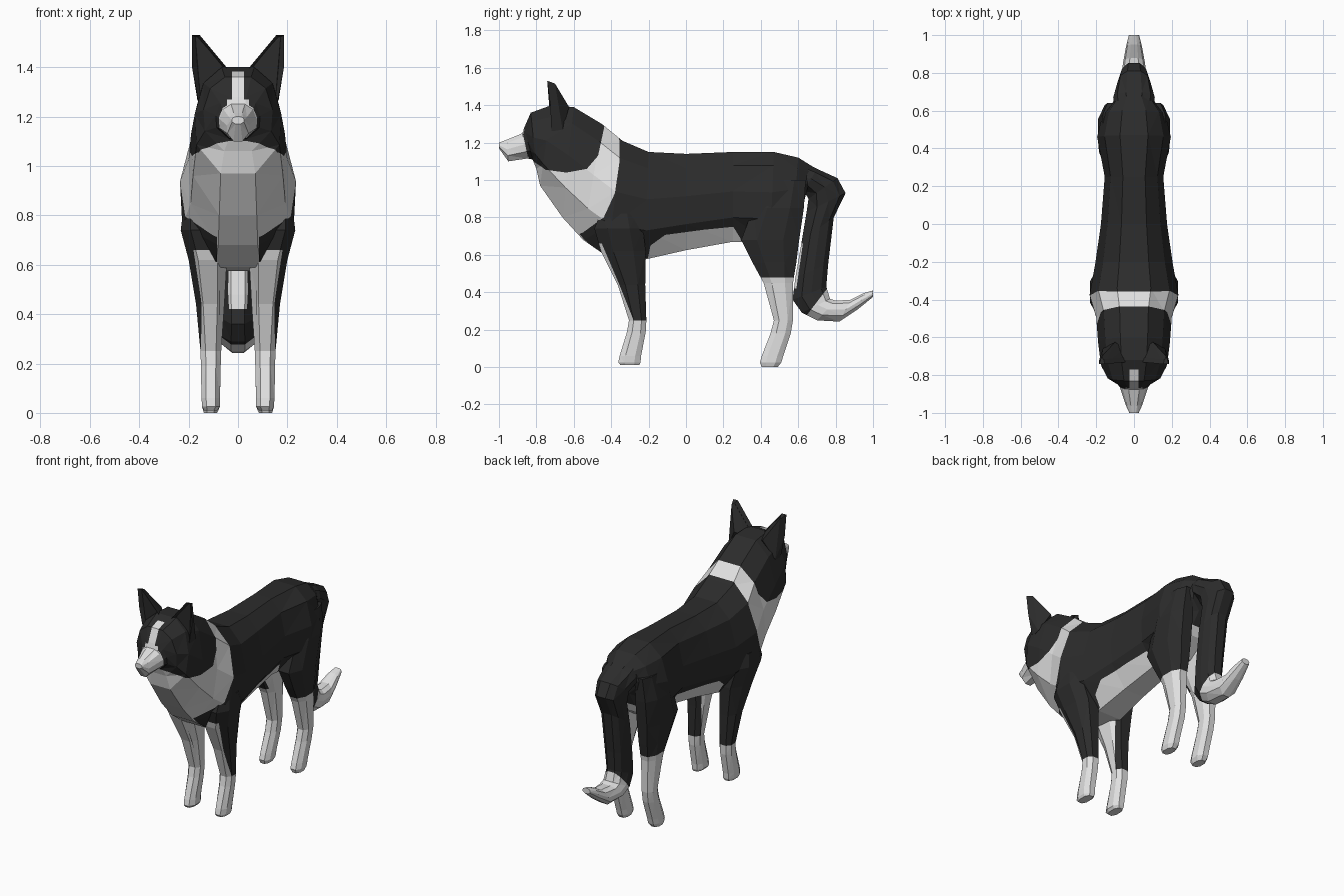
import bpy, bmesh
from mathutils import Vector

if "Cube" in bpy.data.objects:
    bpy.data.objects.remove(bpy.data.objects["Cube"])


def material(name, value):
    m = bpy.data.materials.new(name)
    m.use_nodes = True
    m.diffuse_color = (value, value, value, 1)
    bsdf = m.node_tree.nodes["Principled BSDF"]
    bsdf.inputs["Base Color"].default_value = m.diffuse_color
    bsdf.inputs["Roughness"].default_value = 0.9
    return m


BLACK, WHITE = 0, 1
COATS = [material("black fur", 0.025), material("white fur", 0.75)]


def paint(bm, outline, colour, x_limit=None):
    """Cut a convex side-view outline into the mesh and colour what lies inside."""
    pts = [Vector((0, y, z)) for y, z in outline]
    mid = sum(pts, Vector()) / len(pts)
    planes = []
    for a, b in zip(pts, pts[1:] + pts[:1]):
        n = Vector((1, 0, 0)).cross(b - a).normalized()
        planes.append((a, n if n.dot(a - mid) > 0 else -n))
    if x_limit:
        for s in (-1, 1):
            planes.append((Vector((s * x_limit, 0, 0)), Vector((s, 0, 0))))

    def inside(limits):
        return [f for f in bm.faces if all(
            (f.calc_center_median() - co).dot(no) < 0 for co, no in limits)]

    # A face survives until it lies fully outside one of the planes
    def touching(limits):
        return [f for f in bm.faces if all(
            any((v.co - co).dot(no) < -1e-5 for v in f.verts) for co, no in limits)]

    for co, no in planes:
        faces = touching(planes)
        geom = list({g for f in faces for g in (*f.verts, *f.edges)}) + faces
        if geom:
            bmesh.ops.bisect_plane(bm, geom=geom, dist=1e-5, plane_co=co, plane_no=no)
    for f in inside(planes):
        f.material_index = colour


def loft(rings):
    """Skin a list of closed rings, with a cap on each end."""
    bm = bmesh.new()
    loops = [[bm.verts.new(p) for p in ring] for ring in rings]
    n = len(loops[0])
    for a, b in zip(loops, loops[1:]):
        for i in range(n):
            j = (i + 1) % n
            bm.faces.new((a[i], a[j], b[j], b[i]))
    bm.faces.new(loops[0])
    bm.faces.new(loops[-1])
    bmesh.ops.recalc_face_normals(bm, faces=bm.faces)
    bmesh.ops.triangulate(bm, faces=bm.faces)
    return bm


def finish(bm, name):
    bmesh.ops.recalc_face_normals(bm, faces=bm.faces)
    mesh = bpy.data.meshes.new(name)
    bm.to_mesh(mesh)
    bm.free()
    for m in COATS:
        mesh.materials.append(m)
    obj = bpy.data.objects.new(name, mesh)
    bpy.context.collection.objects.link(obj)
    return obj


# Half cross-section: share of half width, share of height from the underside
SECTION = [(0.38, 1), (0.8, 0.85), (1, 0.56), (0.96, 0.27), (0.4, 0)]


def spine_ring(top_y, top_z, low_y, low_z, half):
    top, low = Vector((0, top_y, top_z)), Vector((0, low_y, low_z))
    right = [low.lerp(top, t) + Vector((w * half, 0, 0)) for w, t in SECTION]
    return right + [Vector((-p.x, p.y, p.z)) for p in reversed(right)]


def leg_ring(side, z, front, back, x_in, x_out):
    cy, cx = (front + back) / 2, (x_in + x_out) / 2
    ry, rx = (back - front) / 2, (x_out - x_in) / 2
    octagon = [(1, .45), (.5, 1), (-.5, 1), (-1, .45),
               (-1, -.45), (-.5, -1), (.5, -1), (1, -.45)]
    return [(side * (cx + rx * u), cy + ry * v, z) for u, v in octagon]


# Body from muzzle to rump: top y, top z, underside y, underside z, half width
body = loft([spine_ring(*r) for r in [
    (-1.0, 1.2, -1.0, 1.17, .025), (-.96, 1.215, -.95, 1.1, .045),
    (-.875, 1.25, -.85, 1.115, .075), (-.865, 1.28, -.82, 1.11, .09),
    (-.83, 1.36, -.8, 1.06, .14), (-.72, 1.4, -.78, .97, .175),
    (-.6, 1.39, -.66, .8, .19), (-.45, 1.3, -.55, .68, .2),
    (-.34, 1.21, -.42, .59, .235), (-.2, 1.15, -.22, .575, .205),
    (0, 1.14, 0, .625, .175), (.25, 1.15, .25, .67, .155),
    (.47, 1.15, .45, .66, .195), (.6, 1.12, .57, .74, .165),
    (.68, 1.07, .63, .88, .1)]])
# White chest and collar, chest underside, belly and groin
paint(body, [(-1.1, 1.4), (-.36, 1.4), (-.355, 1.1), (-.38, .93),
             (-.44, .8), (-.55, .72), (-1.1, .5)], WHITE)
paint(body, [(-.7, .5), (-.7, .8), (-.2, .7), (-.2, .5)], WHITE, 0.085)
paint(body, [(-.22, .5), (-.19, .65), (-.1, .715), (.1, .735),
             (.25, .755), (.29, .69), (.36, .5)], WHITE)
paint(body, [(.28, .5), (.28, .74), (.62, .8), (.62, .5)], WHITE, 0.07)
# Black hood, then the white blaze
paint(body, [(-.872, 1.45), (-.41, 1.45), (-.44, 1.27), (-.47, 1.13), (-.53, 1.06),
             (-.64, 1.04), (-.75, 1.055), (-.845, 1.12), (-.872, 1.25)], BLACK)
paint(body, [(-.9, 1.2), (-.9, 1.38), (-.77, 1.385), (-.8, 1.2)], WHITE, 0.024)
paint(body, [(-.9, 1.1), (-.9, 1.27), (-.84, 1.27), (-.84, 1.1)], WHITE, 0.045)
finish(body, "body_and_head")

# Tail: outer y, outer z, inner y, inner z, half width
tail = loft([spine_ring(*r) for r in [
    (.6, 1.11, .58, .9, .1), (.7, 1.06, .63, .94, .11),
    (.81, 1.01, .655, .9, .09), (.853, .93, .645, .83, .08),
    (.79, .8, .62, .68, .075), (.76, .55, .585, .48, .07),
    (.75, .43, .57, .36, .065), (.77, .365, .62, .29, .07),
    (.8, .355, .7, .25, .07), (.88, .36, .82, .243, .058),
    (.95, .395, .92, .31, .043), (1.0, .41, 1.0, .375, .027)]])
paint(tail, [(.64, .27), (.77, .44), (1.1, .5), (1.1, .1), (.66, .1)], WHITE)
paint(tail, [(.55, .42), (.55, .66), (.625, .66), (.59, .42)], WHITE)
finish(tail, "tail")

# Leg rings: z, front y, back y, inner x, outer x
FRONT_LEG = [(.82, -.46, -.26, .11, .222), (.74, -.49, -.23, .07, .232),
             (.62, -.455, -.215, .045, .2), (.44, -.365, -.218, .055, .17),
             (.25, -.305, -.212, .068, .152), (.19, -.315, -.215, .07, .15),
             (.06, -.355, -.24, .073, .148), (.025, -.362, -.243, .073, .145),
             (.01, -.35, -.25, .085, .138)]
HIND_LEG = [(1.0, .42, .64, .07, .165), (.85, .36, .63, .05, .19),
            (.68, .295, .605, .045, .185), (.56, .355, .59, .052, .17),
            (.45, .415, .572, .06, .158), (.25, .47, .572, .07, .148),
            (.18, .452, .56, .07, .146), (.06, .405, .52, .073, .146),
            (.025, .395, .51, .073, .146), (0, .405, .49, .085, .138)]

for side, label in ((1, "left"), (-1, "right")):
    leg = loft([leg_ring(side, *r) for r in FRONT_LEG])
    paint(leg, [(-.6, .66), (-.45, .66), (-.36, .45), (-.28, .25), (-.6, .25)], WHITE)
    paint(leg, [(-.6, .66), (-.245, .66), (-.245, .25), (-.6, .25)], WHITE, 0.075)
    paint(leg, [(-.6, .25), (-.1, .25), (-.1, -.1), (-.6, -.1)], WHITE)
    finish(leg, label + "_front_leg")

    leg = loft([leg_ring(side, *r) for r in HIND_LEG])
    paint(leg, [(.2, .48), (.8, .48), (.8, -.1), (.2, -.1)], WHITE)
    paint(leg, [(.2, .48), (.2, .7), (.8, .9), (.8, .48)], WHITE, 0.075)
    finish(leg, label + "_hind_leg")

    # Pointed ear with a hollow front
    ear = bmesh.new()
    for x, y, z in [(.03, -.73, 1.38), (.16, -.72, 1.26), (.186, -.725, 1.4),
                    (.186, -.742, 1.53), (.155, -.742, 1.53), (.17, -.7, 1.515),
                    (.1, -.625, 1.39), (.165, -.66, 1.27), (.05, -.66, 1.36)]:
        ear.verts.new((side * x, y, z))
    bmesh.ops.convex_hull(ear, input=ear.verts)
    bmesh.ops.recalc_face_normals(ear, faces=ear.faces)
    hollow = [f for f in ear.faces if f.normal.y < -0.8]
    bmesh.ops.inset_region(ear, faces=hollow, thickness=0.012, depth=-0.025)
    finish(ear, label + "_ear")
